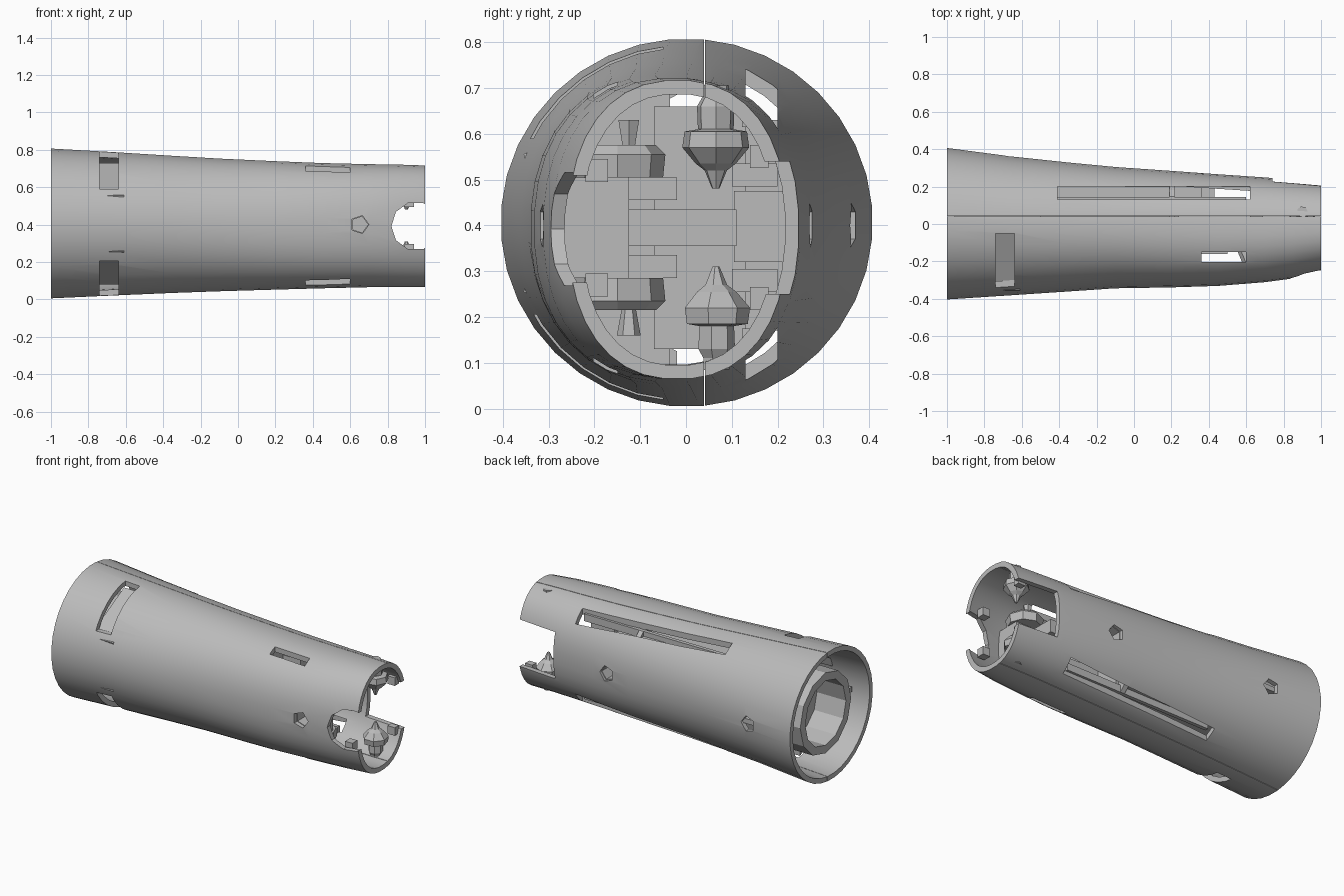
import bpy, bmesh, math
from mathutils import Vector

if "Cube" in bpy.data.objects:
    bpy.data.objects.remove(bpy.data.objects["Cube"])

grey = bpy.data.materials.new("plain_grey")
grey.diffuse_color = (0.5, 0.5, 0.5, 1)
grey.use_nodes = True
grey.node_tree.nodes["Principled BSDF"].inputs["Base Color"].default_value = grey.diffuse_color

# x, y min, y max, z min, z max, squareness of the outer skin
STATIONS = [(-1, -.405, .408, .004, .808, 2), (-.65, -.382, .362, .02, .788, 2),
            (-.35, -.362, .33, .033, .769, 2.05), (-.1, -.345, .306, .042, .754, 2.1),
            (.2, -.34, .285, .051, .74, 2.2), (.45, -.332, .267, .058, .73, 2.28),
            (.7, -.312, .25, .064, .724, 2.3), (.85, -.292, .237, .065, .722, 2.3),
            (1, -.258, .222, .064, .717, 2.3)]
SIDES = 36


def finish(name, bm, smooth=False):
    bmesh.ops.recalc_face_normals(bm, faces=bm.faces[:])
    me = bpy.data.meshes.new(name)
    bm.to_mesh(me)
    bm.free()
    ob = bpy.data.objects.new(name, me)
    bpy.context.collection.objects.link(ob)
    me.materials.append(grey)
    if smooth:
        shade(ob)
    return ob


def shade(ob):
    bpy.ops.object.select_all(action='DESELECT')
    ob.select_set(True)
    bpy.context.view_layer.objects.active = ob
    bpy.ops.object.shade_smooth_by_angle(angle=math.radians(28))


def bulge(v, n):
    return math.copysign(abs(v) ** (2 / n), v)


def section(x, inset):
    for s, t in zip(STATIONS, STATIONS[1:]):
        if x <= t[0]:
            break
    f = (x - s[0]) / (t[0] - s[0])
    y0, y1, z0, z1, n = [p + (q - p) * f for p, q in zip(s[1:], t[1:])]
    pts = []
    for i in range(SIDES):
        a = math.tau * (i + .5) / SIDES
        pts.append((x, (y0 + y1) / 2 + ((y1 - y0) / 2 - inset) * bulge(math.cos(a), n),
                    (z0 + z1) / 2 + ((z1 - z0) / 2 - inset) * bulge(math.sin(a), n)))
    return pts


def loft(name, rings, closed=False, smooth=False):
    bm = bmesh.new()
    rows = [[bm.verts.new(p) for p in r] for r in rings]
    pairs = list(zip(rows, rows[1:]))
    if closed:
        pairs.append((rows[-1], rows[0]))
    else:
        bm.faces.new(rows[0])
        bm.faces.new(rows[-1])
    n = len(rows[0])
    for a, b in pairs:
        for i in range(n):
            j = (i + 1) % n
            bm.faces.new((a[i], a[j], b[j], b[i]))
    return finish(name, bm, smooth)


def box(name, x0, x1, y0, y1, z0, z1):
    bm = bmesh.new()
    bmesh.ops.create_cube(bm, size=1)
    for v in bm.verts:
        v.co = Vector(((x0 + x1) / 2 + v.co.x * (x1 - x0),
                       (y0 + y1) / 2 + v.co.y * (y1 - y0),
                       (z0 + z1) / 2 + v.co.z * (z1 - z0)))
    return finish(name, bm)


def turned(name, axis, origin, profile, sides, closed=False):
    # profile: (distance along axis, radius)
    rot = Vector((0, 0, 1)).rotation_difference(Vector(axis)).to_matrix()
    rings = [[Vector(origin) + rot @ Vector((r * math.cos(math.tau * i / sides),
              r * math.sin(math.tau * i / sides), d)) for i in range(sides)]
             for d, r in profile]
    return loft(name, rings, closed)


def cut(ob, cutters):
    for c in cutters:
        m = ob.modifiers.new("cut", 'BOOLEAN')
        m.operation, m.solver, m.object = 'DIFFERENCE', 'EXACT', c
    bpy.context.view_layer.update()
    dg = bpy.context.evaluated_depsgraph_get()
    me = bpy.data.meshes.new_from_object(ob.evaluated_get(dg))
    ob.modifiers.clear()
    ob.data = me
    for c in cutters:
        bpy.data.objects.remove(c)


# Tapered hollow casing
xs = [s[0] for s in STATIONS]
casing = loft("casing", [section(x, 0) for x in xs] +
              [section(x, .03) for x in reversed(xs)], closed=True)

cutters = [box("seam_cut", -1.1, 1.1, .039, .042, -.1, 1),
           box("back_notch_cut", .74, 1.1, .1, .5, .25, .54)]
# Rounded notch in the front of the narrow end
cutters.append(turned("front_notch_cut", (0, 1, 0), (.95, -.5, .392),
                      [(0, .13), (.4, .13)], 10))
# Slots repeated on top and bottom
for lo, hi in ((.59, .95), (-.1, .205)):
    cutters.append(box("grip_slot_cut", -.74, -.64, -.352, -.05, lo, hi))
    cutters.append(box("long_slot_cut", -.41, .62, .13, .2, lo, hi))
    cutters.append(box("short_slot_cut", .36, .6, -.202, -.15, lo, hi))
# Screw holes along y
for x, y in ((.65, -.5), (.355, .1), (-.68, .1)):
    cutters.append(turned("screw_hole_cut", (0, 1, 0), (x, y, .4),
                          [(0, .05), (.4, .05)], 5))
cut(casing, cutters)
shade(casing)

# Bulkhead with top and bottom windows
bulkhead = loft("bulkhead", [section(.19, .026), section(.22, .026)])
cut(bulkhead, [box("window_cut", 0, .4, y0, y1, lo, hi)
               for y0, y1 in ((-.035, .04), (.125, .2))
               for lo, hi in ((.66, .9), (-.1, .13))])

# Inner chassis behind the bulkhead
box("chassis", -.5, .19, -.2, .21, .17, .63)
box("chassis_face", .22, .24, -.07, .13, .13, .66)

# Cup-shaped socket in the wide end, with ribs to the casing
turned("socket", (1, 0, 0), (-.96, 0, .405),
       [(0, .25), (.46, .25), (.46, .02), (.2, .02), (.2, .2), (0, .2)], 12, True)
for side in (-1, 1):
    box("socket_rib", -.9, -.55, *sorted((side * .24, side * .345)), .39, .42)

# Screw bosses in the middle and the pin between them
front_boss = box("front_boss", .58, .74, -.29, -.125, .285, .505)
cut(front_boss, [turned("boss_hole_cut", (0, 1, 0), (.65, -.4, .4),
                        [(0, .045), (.23, .045)], 5)])
box("boss_pin", .62, .69, -.125, .11, .355, .435)
back_boss = box("back_boss", .28, .43, .105, .255, .32, .475)
cut(back_boss, [turned("boss_hole_cut", (0, 1, 0), (.355, .16, .4),
                       [(0, .045), (.3, .045)], 5)])

# Parts repeated above and below the middle
for s in (-1, 1):
    zc = .395
    turned("roller", (0, 0, s), (.66, -.15, zc + s * .11),
           [(0, .1), (.05, .105), (.07, .085)], 8)
    turned("roller_cap", (0, 0, s), (.66, -.125, zc + s * .18),
           [(0, .016), (.055, .026)], 6)
    box("cross_rail", .22, .5, -.16, -.02, *sorted((zc + s * .06, zc + s * .11)))
    box("back_clip", .22, .36, .1, .2, *sorted((zc + s * .09, zc + s * .14)))
    box("slot_rail", -.41, .6, .122, .145, *sorted((zc + s * .22, zc + s * .265)))
    # Sloped floor under the grip slot
    rim = [(-.355, .15), (-.02, .325), (-.02, .28), (-.34, .11)]
    loft("grip_slot_floor", [[(x, y, zc + .01 + s * h) for y, h in rim]
                             for x in (-.77, -.61)])
    # Flared stud near the narrow end
    turned("stud", (0, 0, s), (.9, .065, zc + s * .085),
           [(0, .008), (.04, .025), (.055, .045), (.09, .075), (.125, .07),
            (.13, .04), (.18, .042), (.2, .03), (.225, .03)], 7)
    # Small locating tabs at the open rim
    box("rim_tab", .89, .94, -.22, -.17, *sorted((zc + s * .1, zc + s * .15)))
    box("rim_hook", .93, .98, .14, .18, *sorted((zc + s * .13, zc + s * .18)))
